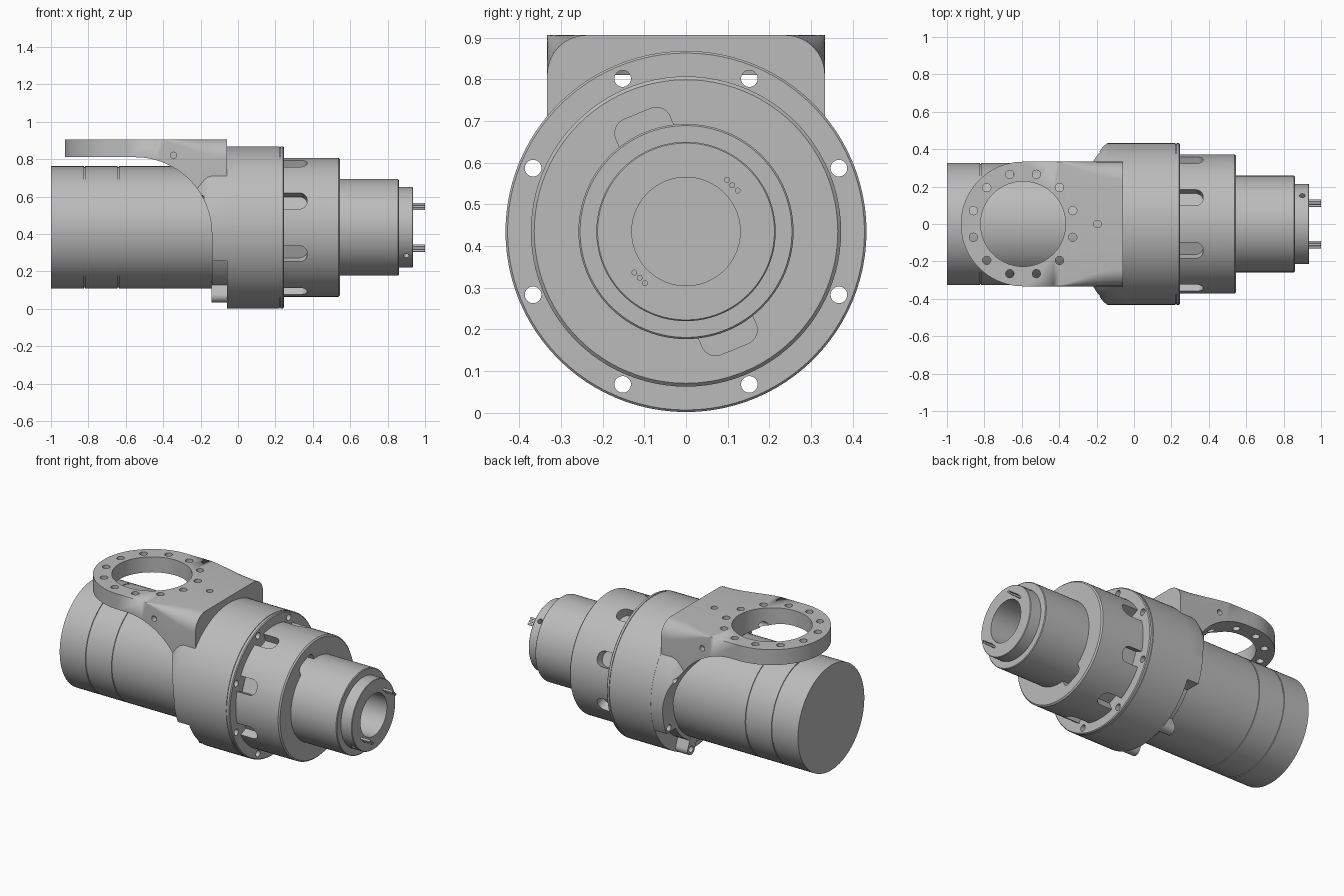
import bpy, bmesh
from math import sin, cos, pi, radians, sqrt
from mathutils import Matrix

if "Cube" in bpy.data.objects:
    bpy.data.objects.remove(bpy.data.objects["Cube"])

AXIS = 0.435          # height of the main axis
BOLT_R = 0.397        # bolt circle radius
BOLTS = [radians(22.5 + 45 * k) for k in range(8)]

grey = bpy.data.materials.new("machined_grey")
grey.use_nodes = True
colour = (0.5, 0.5, 0.5, 1)
grey.diffuse_color = colour
grey.node_tree.nodes["Principled BSDF"].inputs["Base Color"].default_value = colour


def T(x, y, z):
    return Matrix.Translation((x, y, z))


def R(angle, axis):
    return Matrix.Rotation(angle, 4, axis)


def around(angle):
    """Frame turned about the main axis; its z points radially outward."""
    return T(0, 0, AXIS) @ R(angle, 'X')


ALONG_X = R(pi / 2, 'Y')


def circle(r, n=32):
    return [(r * cos(2 * pi * i / n), r * sin(2 * pi * i / n)) for i in range(n)]


def rounded_rect(x0, x1, y0, y1, r, n=8):
    pts = []
    for q, (cx, cy) in enumerate([(x1 - r, y1 - r), (x0 + r, y1 - r), (x0 + r, y0 + r), (x1 - r, y0 + r)]):
        for i in range(n + 1):
            a = pi / 2 * (q + i / n)
            pts.append((cx + r * cos(a), cy + r * sin(a)))
    return pts


def prism(bm, pts, frame, depth):
    low = [bm.verts.new(frame @ T(x, y, 0).translation) for x, y in pts]
    top = [bm.verts.new(frame @ T(x, y, depth).translation) for x, y in pts]
    bm.faces.new(low[::-1])
    bm.faces.new(top)
    for i in range(len(pts)):
        j = (i + 1) % len(pts)
        bm.faces.new((low[i], low[j], top[j], top[i]))


def finish(bm, name):
    bmesh.ops.recalc_face_normals(bm, faces=bm.faces)
    me = bpy.data.meshes.new(name)
    bm.to_mesh(me)
    bm.free()
    me.materials.append(grey)
    ob = bpy.data.objects.new(name, me)
    bpy.context.collection.objects.link(ob)
    return ob


def lathe(name, profile, seg=96):
    bm = bmesh.new()
    vs = [bm.verts.new((x, 0, AXIS + r)) for x, r in profile]
    es = [bm.edges.new(p) for p in zip(vs, vs[1:])]
    bmesh.ops.spin(bm, geom=vs + es, cent=(0, 0, AXIS), axis=(1, 0, 0), angle=2 * pi, steps=seg)
    bmesh.ops.remove_doubles(bm, verts=bm.verts, dist=1e-5)
    return finish(bm, name)


def activate(ob):
    bpy.ops.object.select_all(action='DESELECT')
    ob.select_set(True)
    bpy.context.view_layer.objects.active = ob


def boolean(ob, other, operation='DIFFERENCE'):
    activate(ob)
    mod = ob.modifiers.new("bool", 'BOOLEAN')
    mod.operation, mod.object, mod.solver = operation, other, 'EXACT'
    bpy.ops.object.modifier_apply(modifier=mod.name)
    bpy.data.objects.remove(other)


def bolt_holes(bm, x0, x1):
    for a in BOLTS:
        prism(bm, circle(0.02, 24), around(a) @ T(x0, 0, BOLT_R) @ ALONG_X, x1 - x0)


def cut(ob, fill):
    bm = bmesh.new()
    fill(bm)
    boolean(ob, finish(bm, "cutter"))


# Motor housing with two joint grooves
profile = [(-1, 0), (-1, 0.327)]
for g in (-0.82, -0.64):
    profile += [(g - 0.003, 0.327), (g - 0.003, 0.322), (g + 0.003, 0.322), (g + 0.003, 0.327)]
motor = lathe("motor_housing", profile + [(0, 0.327), (0, 0)])

# Main flange ring with bolt holes
ring = lathe("flange_ring", [(-0.06, 0), (-0.06, 0.433), (0.222, 0.433), (0.222, 0.429), (0.227, 0.429),
                             (0.227, 0.433), (0.24, 0.433), (0.245, 0.428), (0.245, 0)])
cut(ring, lambda bm: bolt_holes(bm, -0.1, 0.3))

# Adapter with bolt access slots and two pockets in its end face
adapter = lathe("adapter", [(0.2, 0), (0.2, 0.372), (0.537, 0.372), (0.545, 0.364), (0.545, 0)])


def adapter_cuts(bm):
    for a in BOLTS:
        prism(bm, rounded_rect(0.15, 0.37, -0.046, 0.046, 0.042), around(a) @ T(0, 0, 0.315), 0.1)
    for a in (radians(22.5), radians(202.5)):
        prism(bm, rounded_rect(-0.305, -0.2, -0.07, 0.07, 0.035), around(a) @ T(0.46, 0, 0) @ ALONG_X, 0.2)


cut(adapter, adapter_cuts)

# Output hub with central bore and two radial screw holes
hub = lathe("output_hub", [(0.4, 0), (0.4, 0.258), (0.856, 0.258), (0.86, 0.254), (0.86, 0.215),
                           (0.932, 0.215), (0.935, 0.212), (0.935, 0.13), (0.56, 0.13), (0.56, 0)])


def screw_holes(bm):
    for a in (-pi / 4, 3 * pi / 4):
        prism(bm, circle(0.015, 20), around(a) @ T(0.9, 0, 0.175), 0.1)


cut(hub, screw_holes)

# Two rows of contact pins
bm = bmesh.new()
for a in (-pi / 4, 3 * pi / 4):
    for off in (-0.018, 0, 0.018):
        prism(bm, circle(0.007, 12), around(a) @ T(0.92, off, 0.157) @ ALONG_X, 0.08)
pins = finish(bm, "contact_pins")

# Mounting bracket: lofted plate whose edges round off toward the flange
TOP, HALF, MID, END = 0.906, 0.333, -0.593, -0.06
sections = []
for i in range(1, 25):
    a = pi / 2 * i / 24
    sections.append((MID - HALF * cos(a), HALF * sin(a), 0))
for i in range(13):
    t = i / 12
    sections.append((-0.43 + (END + 0.43) * t, HALF, 0.095 * sin(t * pi / 2) ** 1.5))
bm = bmesh.new()
rings = []
for x, w, c in sections:
    half = [(w, AXIS)] + [(w - c + c * cos(b), TOP - c + c * sin(b)) for b in (pi / 2 * k / 8 for k in range(9))]
    outline = half + [(-y, z) for y, z in half[::-1]]
    rings.append([bm.verts.new((x, y, z)) for y, z in outline])
for r0, r1 in zip(rings, rings[1:]):
    for i in range(len(r0)):
        j = (i + 1) % len(r0)
        bm.faces.new((r0[i], r0[j], r1[j], r1[i]))
bm.faces.new(rings[0])
bm.faces.new(rings[-1])
bmesh.ops.remove_doubles(bm, verts=bm.verts, dist=1e-5)
bracket = finish(bm, "mounting_bracket")

# Flared shoulder joins the bracket to the flange
flare = [(-0.33, 0), (-0.33, 0.325), (-0.3, 0.338), (-0.27, 0.355), (-0.19, 0.412), (-0.165, 0.427),
         (-0.14, 0.432), (-0.05, 0.432), (-0.05, 0)]
boolean(bracket, lathe("shoulder", flare), 'UNION')

# Side outline: thin plate, then a quarter arc down to the flange
bm = bmesh.new()
arc = [(-0.55 + 0.41 * sin(pi / 2 * i / 24), 0.4 + 0.41 * cos(pi / 2 * i / 24)) for i in range(25)]
outline = [(-1, 0.81)] + arc + [(-0.14, 0.255), (0, 0.255), (0, 1), (-1, 1)]
prism(bm, outline, T(0, 0.6, 0) @ R(pi / 2, 'X'), 1.2)
boolean(bracket, finish(bm, "side_outline"), 'INTERSECT')


# Large opening, its bolt circle, and small holes in the bracket
def bracket_holes(bm):
    prism(bm, circle(0.227, 72), T(MID, 0, 0.3), 1)
    for k in range(12):
        a = radians(15 + 30 * k)
        prism(bm, circle(0.022, 24), T(MID + 0.275 * cos(a), 0.275 * sin(a), 0.74), 0.3)
    prism(bm, circle(0.02, 24), T(-0.195, 0, 0.84), 0.2)
    for y in (-0.3, 0.4):
        prism(bm, circle(0.017, 20), T(-0.345, y, 0.82) @ R(pi / 2, 'X'), 0.1)


cut(bracket, bracket_holes)
cut(bracket, lambda bm: bolt_holes(bm, -0.45, 0.05))

# Lower collar with two bolt lugs
collar = lathe("lower_collar", [(-0.138, 0), (-0.138, 0.35), (-0.05, 0.35), (-0.05, 0)])
bm = bmesh.new()
for a in (radians(157.5), radians(202.5)):
    tab = rounded_rect(-BOLT_R - 0.035, -0.3, -0.036, 0.036, 0.034)
    prism(bm, tab, around(a) @ T(-0.142, 0, 0) @ ALONG_X, 0.09)
lugs = finish(bm, "bolt_lugs")
cut(lugs, lambda bm: bolt_holes(bm, -0.3, 0.05))

# Smooth round surfaces, keep machined edges crisp
for ob in (motor, ring, adapter, hub, pins, bracket, collar, lugs):
    activate(ob)
    bpy.ops.object.shade_smooth_by_angle(angle=radians(25))
